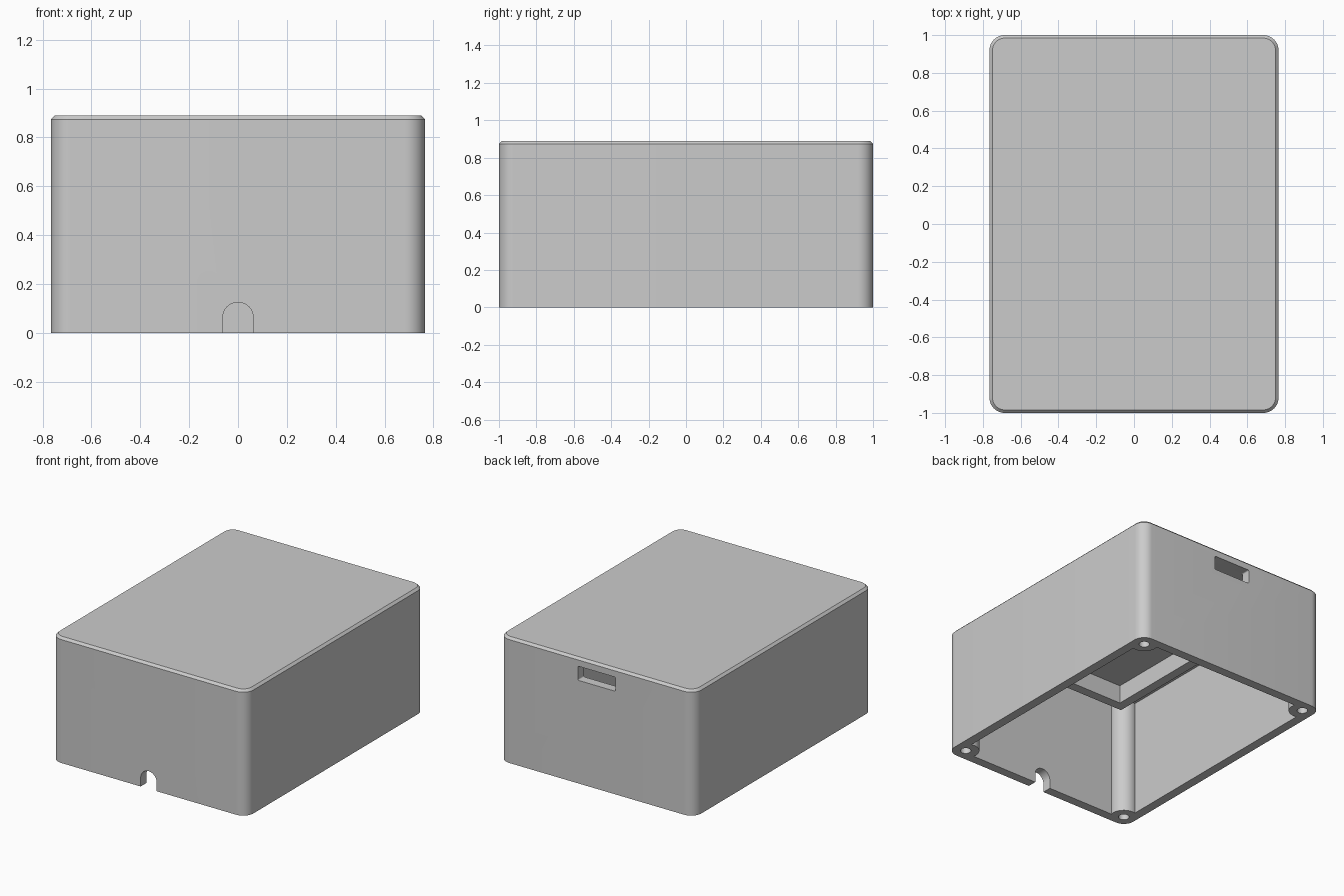
import bpy, bmesh
from math import cos, sin, pi, radians
from mathutils import Matrix

cube = bpy.data.objects.get("Cube")
if cube:
    bpy.data.objects.remove(cube, do_unlink=True)

grey = bpy.data.materials.new("light_grey_plastic")
grey.use_nodes = True
grey.diffuse_color = (0.6, 0.6, 0.6, 1)
grey.node_tree.nodes["Principled BSDF"].inputs["Base Color"].default_value = (0.6, 0.6, 0.6, 1)

HX, HY, H = 0.765, 1.0, 0.89      # half width, half depth, height
WALL, CEILING = 0.065, 0.83
BOSS_X, BOSS_Y = HX - 0.087, HY - 0.087


def rounded_rect(hx, hy, r, steps=12):
    """Outline of a rectangle with round corners, counter-clockwise."""
    pts = []
    for i, (sx, sy) in enumerate([(1, 1), (-1, 1), (-1, -1), (1, -1)]):
        for k in range(steps + 1):
            a = (i + k / steps) * pi / 2
            pts.append((sx * (hx - r) + r * cos(a), sy * (hy - r) + r * sin(a)))
    return pts


def circle(cx, cy, r, n=40):
    return [(cx + r * cos(2 * pi * k / n), cy + r * sin(2 * pi * k / n)) for k in range(n)]


def loft(name, sections, matrix=None):
    """Closed solid through a list of (outline, height) sections."""
    bm = bmesh.new()
    rings = [[bm.verts.new((x, y, z)) for x, y in pts] for pts, z in sections]
    n = len(rings[0])
    for low, high in zip(rings, rings[1:]):
        for i in range(n):
            j = (i + 1) % n
            bm.faces.new((low[i], low[j], high[j], high[i]))
    bm.faces.new(rings[0][::-1])
    bm.faces.new(rings[-1])
    if matrix:
        bm.transform(matrix)
    bmesh.ops.recalc_face_normals(bm, faces=bm.faces)
    mesh = bpy.data.meshes.new(name)
    bm.to_mesh(mesh)
    bm.free()
    mesh.materials.append(grey)
    obj = bpy.data.objects.new(name, mesh)
    bpy.context.collection.objects.link(obj)
    return obj


def prism(name, pts, z0, z1, matrix=None):
    return loft(name, [(pts, z0), (pts, z1)], matrix)


def cut(target, cutter):
    """Subtract cutter from target, then discard the cutter."""
    cutter.hide_render = True
    mod = target.modifiers.new("cut", "BOOLEAN")
    mod.operation = "DIFFERENCE"
    mod.solver = "EXACT"
    mod.object = cutter
    bpy.context.view_layer.objects.active = target
    bpy.ops.object.modifier_apply(modifier=mod.name)
    bpy.data.objects.remove(cutter, do_unlink=True)


# Outer body with a chamfered top edge
BEVEL = 0.016
enclosure = loft("enclosure", [
    (rounded_rect(HX, HY, 0.08), 0),
    (rounded_rect(HX, HY, 0.08), H - BEVEL),
    (rounded_rect(HX - BEVEL, HY - BEVEL, 0.08 - BEVEL), H)])

# Hollow inside, leaving a screw boss in each corner
corners = [(sx * BOSS_X, sy * BOSS_Y) for sx in (-1, 1) for sy in (-1, 1)]
cavity = prism("cavity", rounded_rect(HX - WALL, HY - WALL, 0.02, 4), -0.1, CEILING)
for x, y in corners:
    cut(cavity, prism("boss", circle(x, y, 0.09), -0.2, 1))
cut(enclosure, cavity)

# Screw holes
for x, y in corners:
    cut(enclosure, prism("screw_hole", circle(x, y, 0.035, 24), -0.1, 0.5))

# Arched cable notch at the bottom of the front wall
upright = Matrix.Rotation(radians(90), 4, "X")   # outline (x, z), depth along -y
R = 0.0625
arch = [(-R, -0.1), (R, -0.1)] + [(R * cos(k * pi / 20), R + R * sin(k * pi / 20)) for k in range(21)]
cut(enclosure, prism("cable_notch", arch, HY - WALL - 0.02, HY + 0.1, upright))

# Connector slot high in the back wall
slot = [(x, z + 0.78) for x, z in rounded_rect(0.146, 0.05, 0.008, 4)]
cut(enclosure, prism("connector_slot", slot, -HY - 0.1, -HY + WALL + 0.02, upright))

# Board frame under the ceiling, open towards the back wall
ox, oy, ix, iy, back = 0.54, -0.777, 0.474, -0.709, HY - 0.03
frame = [(-ox, back), (-ox, oy), (ox, oy), (ox, back),
         (ix, back), (ix, iy), (-ix, iy), (-ix, back)]
board_frame = prism("board_frame", frame, 0.7, CEILING + 0.02)

# Smooth round corners, sharp edges kept
bpy.ops.object.select_all(action="DESELECT")
for obj in (enclosure, board_frame):
    obj.select_set(True)
bpy.context.view_layer.objects.active = enclosure
bpy.ops.object.shade_smooth_by_angle(angle=radians(30))
